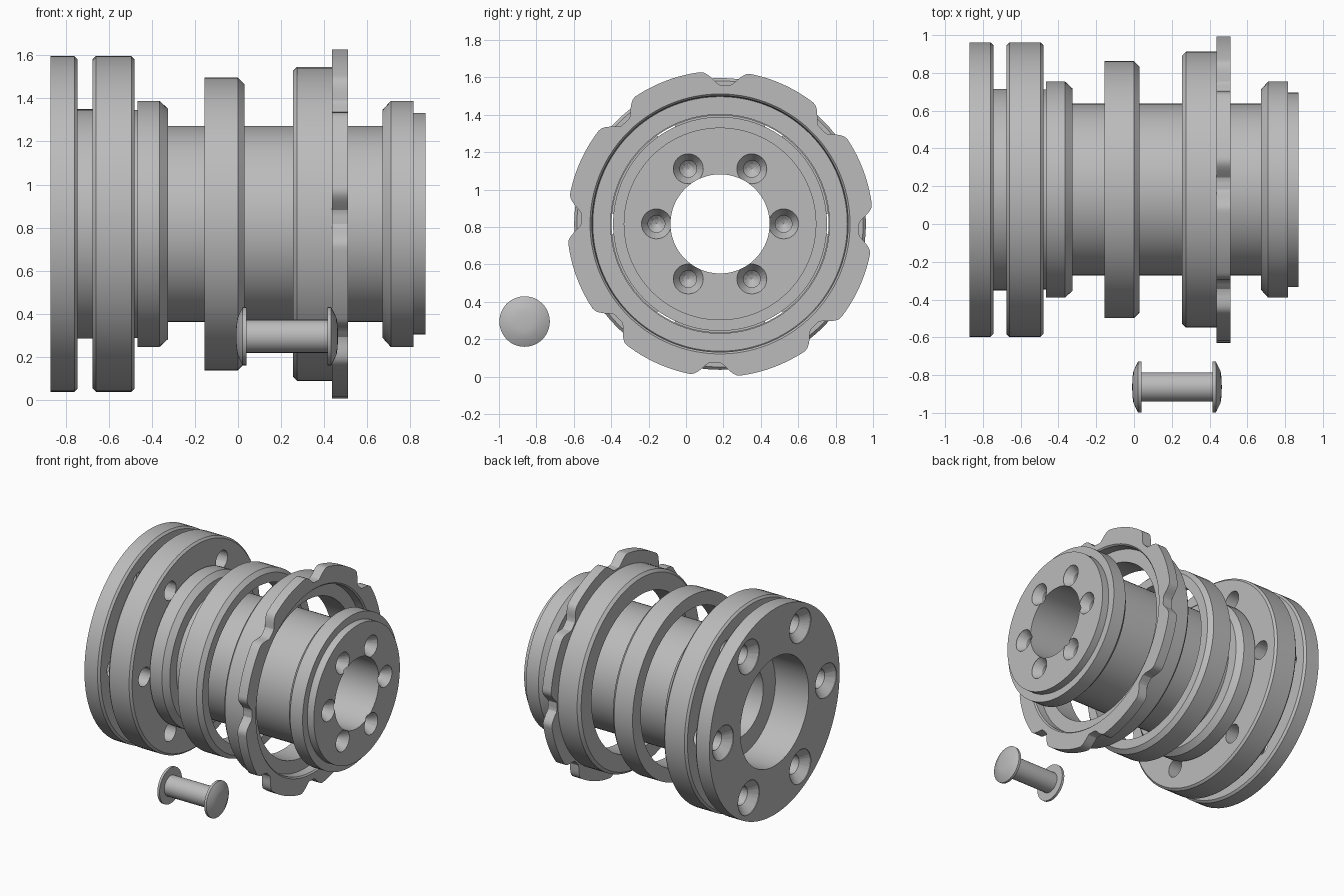
import bpy, bmesh, math
from mathutils import Vector

cube = bpy.data.objects.get("Cube")
if cube:
    bpy.data.objects.remove(cube, do_unlink=True)

AXIS = Vector((0, 0.182, 0.817))      # main axis runs along x
PIN_AXIS = Vector((0, -0.863, 0.295))

steel = bpy.data.materials.new("plain grey metal")
steel.use_nodes = True
steel.diffuse_color = (0.5, 0.5, 0.5, 1)
steel.node_tree.nodes["Principled BSDF"].inputs["Base Color"].default_value = (0.5, 0.5, 0.5, 1)


def revolve(bm, profile, closed, steps, centre):
    """Spin a profile of (x, radius) points about an x-parallel axis."""
    verts = [bm.verts.new(centre + Vector((x, 0, r))) for x, r in profile]
    pairs = list(zip(verts, verts[1:]))
    if closed:
        pairs.append((verts[-1], verts[0]))
    edges = [bm.edges.new(p) for p in pairs]
    bmesh.ops.spin(bm, geom=verts + edges, cent=centre, axis=(1, 0, 0),
                   angle=math.tau, steps=steps, use_merge=True)


def finish(bm, name):
    bmesh.ops.remove_doubles(bm, verts=bm.verts, dist=1e-5)
    bmesh.ops.recalc_face_normals(bm, faces=bm.faces)
    mesh = bpy.data.meshes.new(name)
    bm.to_mesh(mesh)
    bm.free()
    mesh.materials.append(steel)
    obj = bpy.data.objects.new(name, mesh)
    bpy.context.collection.objects.link(obj)
    return obj


def activate(obj):
    bpy.ops.object.select_all(action='DESELECT')
    obj.select_set(True)
    bpy.context.view_layer.objects.active = obj


def smooth(obj):
    activate(obj)
    bpy.ops.object.shade_smooth_by_angle(angle=math.radians(25))


def turned(name, profile, closed=True, steps=96, centre=AXIS):
    bm = bmesh.new()
    revolve(bm, profile, closed, steps, centre)
    obj = finish(bm, name)
    smooth(obj)
    return obj


def drill(obj, profile, circle):
    """Cut six evenly spaced holes shaped by a revolved profile."""
    bm = bmesh.new()
    for i in range(6):
        a = math.tau * i / 6
        offset = Vector((0, math.cos(a), math.sin(a))) * circle
        revolve(bm, profile, False, 32, AXIS + offset)
    cutter = finish(bm, "hole_cutter")
    cutter.hide_render = True
    mod = obj.modifiers.new("holes", 'BOOLEAN')
    mod.operation, mod.solver, mod.object = 'DIFFERENCE', 'EXACT', cutter
    activate(obj)
    bpy.ops.object.modifier_apply(modifier=mod.name)
    bpy.data.objects.remove(cutter, do_unlink=True)
    smooth(obj)


# Double flange with a groove between its discs and a stepped bore
flange = turned("double_flange", [
    (-0.87, 0.41), (-0.87, 0.78), (-0.76, 0.78), (-0.745, 0.765), (-0.745, 0.533),
    (-0.675, 0.533), (-0.675, 0.765), (-0.66, 0.78), (-0.495, 0.78), (-0.48, 0.765),
    (-0.48, 0.53), (-0.465, 0.53), (-0.465, 0.265), (-0.59, 0.265), (-0.59, 0.41)])
drill(flange, [(-0.9, 0), (-0.9, 0.128), (-0.865, 0.128), (-0.81, 0.07),
               (-0.4, 0.07), (-0.4, 0)], 0.617)

# Sleeve with its chamfered shoulder
turned("hub_sleeve", [
    (-0.467, 0.265), (-0.467, 0.572), (-0.365, 0.572), (-0.325, 0.535),
    (-0.325, 0.455), (0.675, 0.455), (0.675, 0.265)])

# End cap with countersunk bolt holes
cap = turned("end_cap", [
    (0.672, 0.265), (0.672, 0.53), (0.71, 0.572), (0.815, 0.572),
    (0.815, 0.515), (0.87, 0.515), (0.87, 0.265)])
drill(cap, [(0.9, 0), (0.9, 0.08), (0.865, 0.08), (0.81, 0.045),
            (0.73, 0.045), (0.71, 0.025), (0.7, 0)], 0.34)

# Loose rings around the sleeve
turned("spacer_ring", [
    (-0.155, 0.58), (-0.155, 0.68), (0.0, 0.68), (0.03, 0.65), (0.03, 0.58)])
turned("carrier_ring", [
    (0.255, 0.585), (0.255, 0.71), (0.275, 0.73), (0.438, 0.73), (0.438, 0.585)])

# Lock ring with eight scalloped notches
bm = bmesh.new()
revolve(bm, [(0.436, 0.68), (0.436, 0.818), (0.51, 0.818), (0.51, 0.695), (0.5, 0.685)],
        True, 288, AXIS)
for v in bm.verts:
    d = v.co - AXIS
    r = math.hypot(d.y, d.z)
    if r > 0.8:
        pitch = math.tau / 8
        a = (math.atan2(d.z, d.y) + math.radians(2) + pitch / 2) % pitch - pitch / 2
        t = min(1, abs(a) * r / 0.135)
        dip = 0.075 * min(1, 0.6 * (1 + math.cos(math.pi * t)))
        v.co.y -= d.y / r * dip
        v.co.z -= d.z / r * dip
smooth(finish(bm, "lock_ring"))

# Separate pin with two domed heads, mirrored end for end
half = [(-0.01, 0), (-0.008, 0.05), (-0.003, 0.085), (0.018, 0.128), (0.022, 0.135),
        (0.04, 0.135), (0.04, 0.077)]
mid = 0.2275
turned("headed_pin", half + [(2 * mid - x, r) for x, r in reversed(half)],
       closed=False, steps=48, centre=PIN_AXIS)
